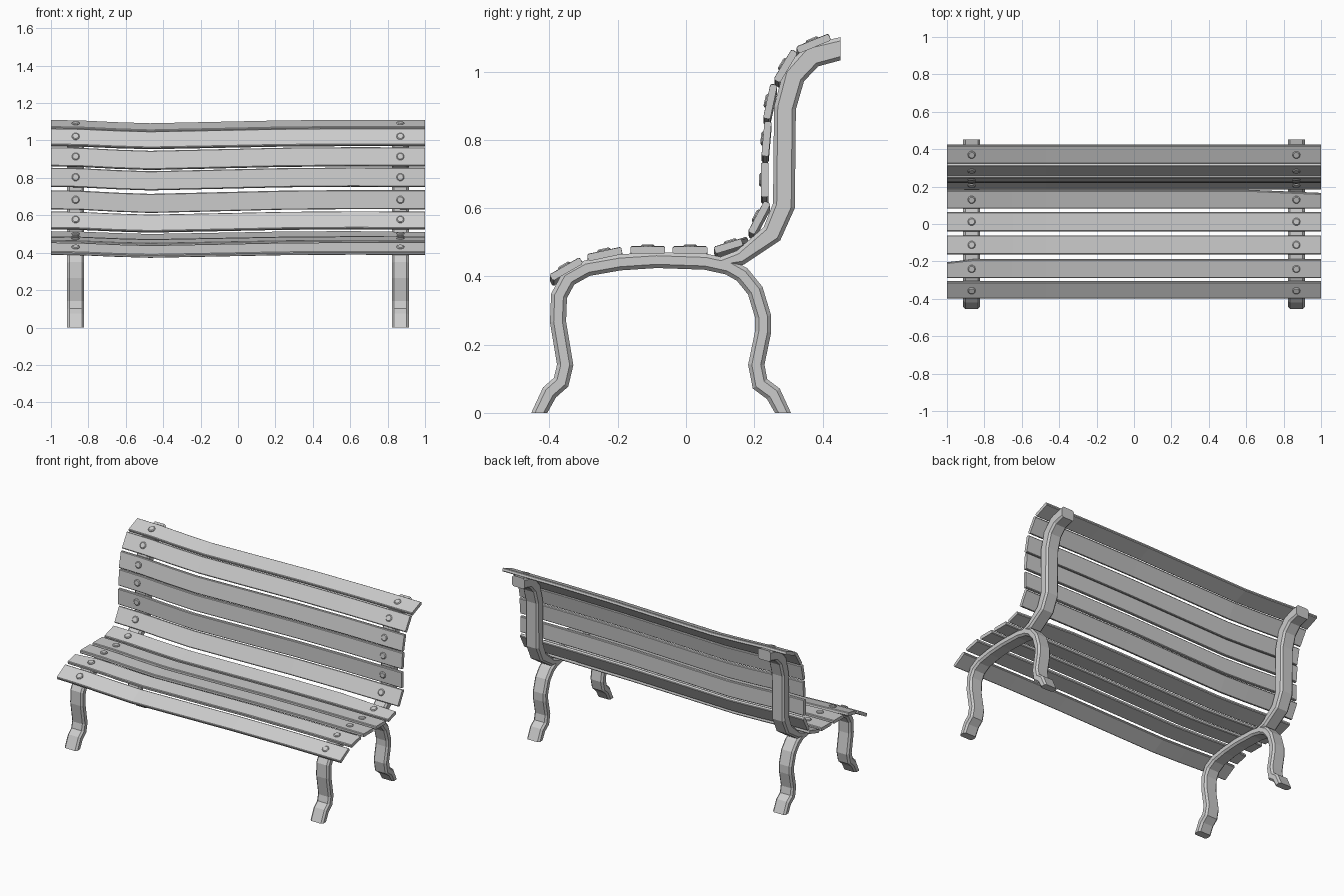
import bpy, bmesh, math, random
from mathutils import Vector

if "Cube" in bpy.data.objects:
    bpy.data.objects.remove(bpy.data.objects["Cube"])

random.seed(4)
FRAME_X = 0.868


def loft(name, rings):
    """Skin a list of closed rings and cap both ends."""
    bm = bmesh.new()
    vs = [[bm.verts.new(p) for p in ring] for ring in rings]
    n = len(vs[0])
    for a, b in zip(vs, vs[1:]):
        for i in range(n):
            j = (i + 1) % n
            bm.faces.new((a[i], a[j], b[j], b[i]))
    bm.faces.new(vs[0])
    bm.faces.new(vs[-1])
    bmesh.ops.recalc_face_normals(bm, faces=bm.faces)
    me = bpy.data.meshes.new(name)
    bm.to_mesh(me)
    bm.free()
    ob = bpy.data.objects.new(name, me)
    bpy.context.collection.objects.link(ob)
    return ob


def octagon(w, h, c):
    """Chamfered rectangle with half sizes w, h."""
    return [(w, -h + c), (w, h - c), (w - c, h), (-w + c, h),
            (-w, h - c), (-w, -h + c), (-w + c, -h), (w - c, -h)]


def bar(name, path, x, start=None, end=None):
    """Mitred iron bar along (y, z, thickness); start/end fix the cut direction."""
    rings = []
    pts = [Vector(p[:2]) for p in path]
    for i, p in enumerate(pts):
        d1 = (p - pts[i - 1]).normalized() if i else None
        d2 = (pts[i + 1] - p).normalized() if i < len(pts) - 1 else None
        d = ((d1 or d2) + (d2 or d1)).normalized()
        nrm = Vector((-d.y, d.x))
        h = path[i][2] / 2 / max(0.7, d.dot(d1 or d2))
        if i == 0 and start:
            nrm = Vector(start)
        if i == len(pts) - 1 and end:
            nrm = Vector(end)
        rings.append([(x + u, p.x + nrm.x * v, p.y + nrm.y * v)
                      for u, v in octagon(0.045, h, 0.011)])
    return loft(name, rings)


# Cast iron frames: one arch for both legs and seat rail, one back post
T = 0.047
arch = [(-.43, 0), (-.400, .060), (-.366, .090), (-.354, .141), (-.375, .267),
        (-.372, .343), (-.345, .393), (-.29, .424), (-.194, .441), (-.086, .448),
        (.057, .443), (.125, .428), (.165, .405), (.203, .358), (.226, .282),
        (.226, .238), (.206, .141), (.217, .085), (.256, .056), (.284, 0)]
arch = [(y, z, T) for y, z in arch]
post = [(.09, .437, .03), (.159, .455, .045), (.252, .525, .06), (.287, .607, .064),
        (.290, .894, .064), (.316, .988, .066), (.369, 1.046, .068), (.452, 1.067, .068)]
for side, x in (("left", -FRAME_X), ("right", FRAME_X)):
    bar("legs_and_seat_rail_" + side, arch, x, start=(-1, 0), end=(1, 0))
    bar("back_post_" + side, post, x, end=(0, 1))


# Wooden slats: centre y, z and tilt in degrees
slats = [(-.351, .421, 30), (-.238, .465, 12), (-.112, .477, 0), (.012, .477, 0),
         (.133, .491, 17), (.215, .572, 62), (.231, .683, 90), (.236, .803, 85),
         (.247, .912, 78), (.292, 1.016, 59), (.374, 1.082, 22)]
warp = [(-1, 0), (-.85, -.002), (-.65, -.012), (-.47, -.018), (-.2, -.012),
        (.24, -.002), (.6, .001), (1, 0)]
for k, (y, z, deg) in enumerate(slats):
    a = math.radians(deg)
    along = Vector((0, math.cos(a), math.sin(a)))
    out = Vector((0, -math.sin(a), math.cos(a)))
    mid = Vector((0, y, z))
    amp = random.uniform(0.8, 1.1)
    rings = []
    for x, dz in warp:
        # a few boards have a worn corner at one end
        trim = 0.018 if (k, x) in ((1, -1), (4, 1)) else 0
        ring = []
        for u, v in octagon(0.051, 0.0105, 0.004):
            if u > 0:
                u -= trim
            ring.append(mid + along * u + out * v + Vector((x, 0, dz * amp)))
        rings.append(ring)
    loft(("seat_slat_" if k < 5 else "back_slat_") + str(k + 1), rings)

    # Bolt heads at both frames
    for side, x in (("left", -FRAME_X), ("right", FRAME_X)):
        rings = []
        for r, h in ((.021, 0), (.021, .013), (.016, .017)):
            rings.append([mid + Vector((x, 0, 0)) + out * h
                          + Vector((r * math.cos(t), 0, 0)) + along * (r * math.sin(t))
                          for t in (i * math.tau / 10 for i in range(10))])
        loft("bolt_%s_%d" % (side, k + 1), rings)
